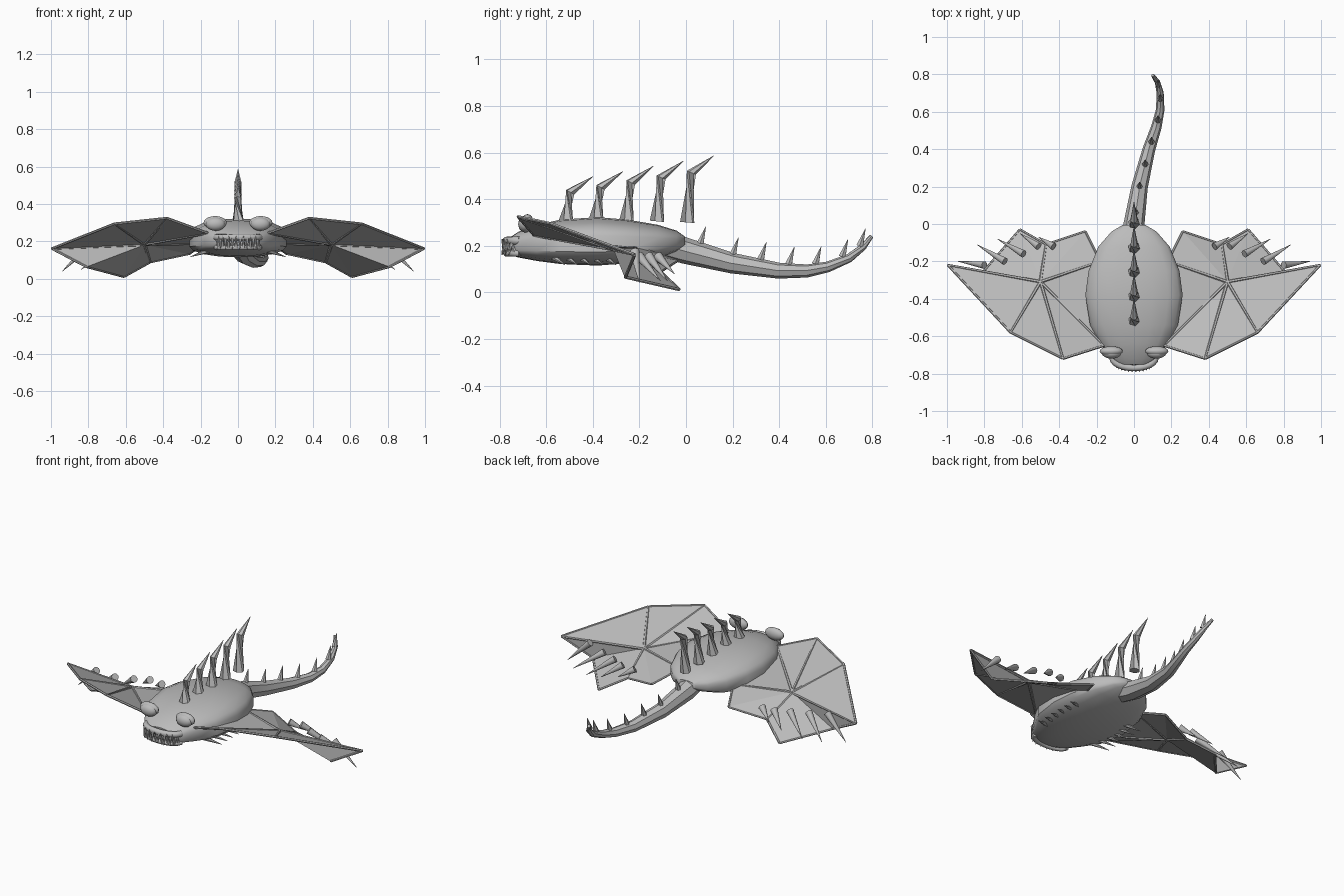
import bpy, bmesh, math
from mathutils import Vector

if "Cube" in bpy.data.objects:
    bpy.data.objects.remove(bpy.data.objects["Cube"], do_unlink=True)

grey = bpy.data.materials.new("plain_grey")
grey.use_nodes = True
grey.diffuse_color = (0.5, 0.5, 0.5, 1)
grey.node_tree.nodes["Principled BSDF"].inputs["Base Color"].default_value = (0.5, 0.5, 0.5, 1)


def finish(name, bm, smooth=None):
    """Turn a bmesh into a named, coloured object."""
    bmesh.ops.recalc_face_normals(bm, faces=bm.faces)
    mesh = bpy.data.meshes.new(name)
    bm.to_mesh(mesh)
    bm.free()
    mesh.materials.append(grey)
    obj = bpy.data.objects.new(name, mesh)
    bpy.context.collection.objects.link(obj)
    if smooth:
        bpy.ops.object.select_all(action='DESELECT')
        obj.select_set(True)
        bpy.context.view_layer.objects.active = obj
        bpy.ops.object.shade_smooth_by_angle(angle=math.radians(smooth))
    return obj


def skin(bm, rings):
    """Join rings of points into a capped surface."""
    loops = [[bm.verts.new(p) for p in ring] for ring in rings]
    n = len(loops[0])
    for a, b in zip(loops, loops[1:]):
        for i in range(n):
            j = (i + 1) % n
            bm.faces.new((a[i], a[j], b[j], b[i]))
    bm.faces.new(loops[0])
    bm.faces.new(loops[-1])


def tube(bm, path, radii, sides=6):
    """Add a tapered tube along a path."""
    pts = [Vector(p) for p in path]
    rings = []
    for i, p in enumerate(pts):
        t = pts[min(i + 1, len(pts) - 1)] - pts[max(i - 1, 0)]
        side = t.cross(Vector((0.05, 0.3, 1)).normalized()).normalized()
        up = side.cross(t).normalized()
        rings.append([p + radii[i] * (side * math.cos(a) + up * math.sin(a))
                      for a in (math.tau * k / sides for k in range(sides))])
    skin(bm, rings)


def ellipsoid(name, centre, radii):
    bm = bmesh.new()
    bmesh.ops.create_uvsphere(bm, u_segments=16, v_segments=10, radius=1)
    bmesh.ops.scale(bm, vec=radii, verts=bm.verts)
    bmesh.ops.translate(bm, vec=centre, verts=bm.verts)
    return finish(name, bm, 40)


# Body: flattened hull with a flat side band (y, half width, top, bottom)
hull = [(-0.75, 0.09, 0.24, 0.16), (-0.72, 0.13, 0.26, 0.15), (-0.64, 0.18, 0.29, 0.135),
        (-0.54, 0.235, 0.312, 0.122), (-0.38, 0.26, 0.323, 0.115), (-0.25, 0.243, 0.312, 0.125),
        (-0.12, 0.19, 0.29, 0.145), (-0.04, 0.12, 0.265, 0.175), (-0.005, 0.06, 0.24, 0.2)]
rings = []
for y, w, top, low in hull:
    mid, half = 0.55 * low + 0.45 * top, 0.17 * (top - low)
    ring = []
    for k in range(9):
        a = math.pi * k / 8
        ring.append((w * math.cos(a), y, mid + half + (top - mid - half) * math.sin(a)))
    for k in range(9):
        a = math.pi * (1 + k / 8)
        ring.append((w * math.cos(a), y, mid - half + (mid - half - low) * math.sin(a)))
    rings.append(ring)
bm = bmesh.new()
skin(bm, rings)
finish("body", bm, 35)

# Tail: curved taper with a row of small spikes
tail = [(0, -0.12, 0.215), (0, 0, 0.178), (0.03, 0.2, 0.125), (0.08, 0.4, 0.093), (0.12, 0.52, 0.092),
        (0.14, 0.61, 0.11), (0.14, 0.7, 0.147), (0.125, 0.76, 0.195), (0.1, 0.795, 0.24)]
thick = [0.06, 0.056, 0.044, 0.034, 0.028, 0.023, 0.019, 0.015, 0.009]
bm = bmesh.new()
tube(bm, tail, thick, 8)
finish("tail", bm, 30)
bm = bmesh.new()
for y in (0.06, 0.2, 0.32, 0.44, 0.555, 0.67, 0.745):
    i = next(k for k in range(len(tail)) if tail[k + 1][1] > y)
    a, b = Vector(tail[i]), Vector(tail[i + 1])
    base = a.lerp(b, (y - a.y) / (b.y - a.y))
    r = thick[i] * 0.8
    tube(bm, [base + Vector((0, 0, r)), base + Vector((0, 0.025, r + 0.075))], [0.017, 0.001])
finish("tail_spikes", bm)

# Back spines: bent blades growing taller to the rear
bm = bmesh.new()
for k in range(5):
    y, z = -0.515 + 0.13 * k, (0.305, 0.315, 0.31, 0.305, 0.30)[k]
    bend, tip = 0.43 + 0.021 * k, 0.497 + 0.0225 * k
    tube(bm, [(0, y, z), (0, y + 0.018, bend), (0, y + 0.115, tip)], [0.032, 0.021, 0.001])
finish("back_spines", bm)

# Wings: membrane fan around a hub, bone struts and trailing claws
hub = (0.5, -0.31, 0.185)
rim = [(0.16, -0.65, 0.245), (0.38, -0.72, 0.325), (0.66, -0.58, 0.295), (0.995, -0.22, 0.162),
       (0.81, -0.26, 0.065), (0.61, -0.03, 0.012), (0.47, -0.11, 0.09), (0.26, -0.04, 0.135),
       (0.18, -0.2, 0.19)]
claws = [((0.8, -0.22, 0.175), (0.94, -0.2, 0.04)), ((0.69, -0.2, 0.155), (0.84, -0.11, 0.05)),
         ((0.59, -0.16, 0.155), (0.73, -0.08, 0.05)), ((0.51, -0.12, 0.155), (0.61, -0.05, 0.08)),
         ((0.43, -0.12, 0.15), (0.51, -0.07, 0.1))]
for s, label in ((1, "left"), (-1, "right")):
    def flip(p):
        return (s * p[0], p[1], p[2])

    bm = bmesh.new()
    centre = bm.verts.new(flip(hub))
    edge = [bm.verts.new(flip(p)) for p in rim]
    for i, v in enumerate(edge):
        bm.faces.new((centre, v, edge[(i + 1) % len(edge)]))
    wing = finish(label + "_wing_membrane", bm)
    solid = wing.modifiers.new("thickness", 'SOLIDIFY')
    solid.thickness, solid.offset = 0.006, 0

    bm = bmesh.new()
    for a, b in zip(rim, rim[1:]):
        tube(bm, [flip(a), flip(b)], [0.007, 0.007])
    for i in (0, 1, 2, 3, 6, 8):
        tube(bm, [flip(hub), flip(rim[i])], [0.01, 0.007])
    finish(label + "_wing_bones", bm)

    bm = bmesh.new()
    for a, b in claws:
        tube(bm, [flip(a), flip(b)], [0.021, 0.001], 10)
    finish(label + "_wing_claws", bm, 50)

    # Belly side legs
    bm = bmesh.new()
    for k in range(6):
        y = -0.57 + 0.055 * k
        tube(bm, [flip((0.15, y, 0.155)), flip((0.255, y + 0.05, 0.118))], [0.016, 0.001])
    finish(label + "_side_legs", bm)

    # Eye with a heavy lid
    ellipsoid(label + "_eye", flip((0.12, -0.69, 0.293)), (0.052, 0.03, 0.036))
    ellipsoid(label + "_eyelid", flip((0.122, -0.68, 0.3)), (0.062, 0.026, 0.036))

# Mouth: curved lips and interlocking teeth
def lip_point(t, z):
    return Vector((0.115 * math.sin(t), -0.715 - 0.055 * math.cos(t), z))


for name, z, r, way in (("upper", 0.222, 0.018, -1), ("lower", 0.168, 0.015, 1)):
    bm = bmesh.new()
    path = [lip_point(math.radians(d), z) for d in range(-90, 91, 15)]
    tube(bm, path, [r] * len(path), 8)
    finish(name + "_lip", bm, 50)
    bm = bmesh.new()
    for k in range(8):
        p = lip_point(math.radians(-70 + 20 * k + 5 * way), z)
        tube(bm, [p + Vector((0, -0.006, 0)), p + Vector((0, -0.022, way * 0.062))], [0.011, 0.001])
    finish(name + "_teeth", bm)
